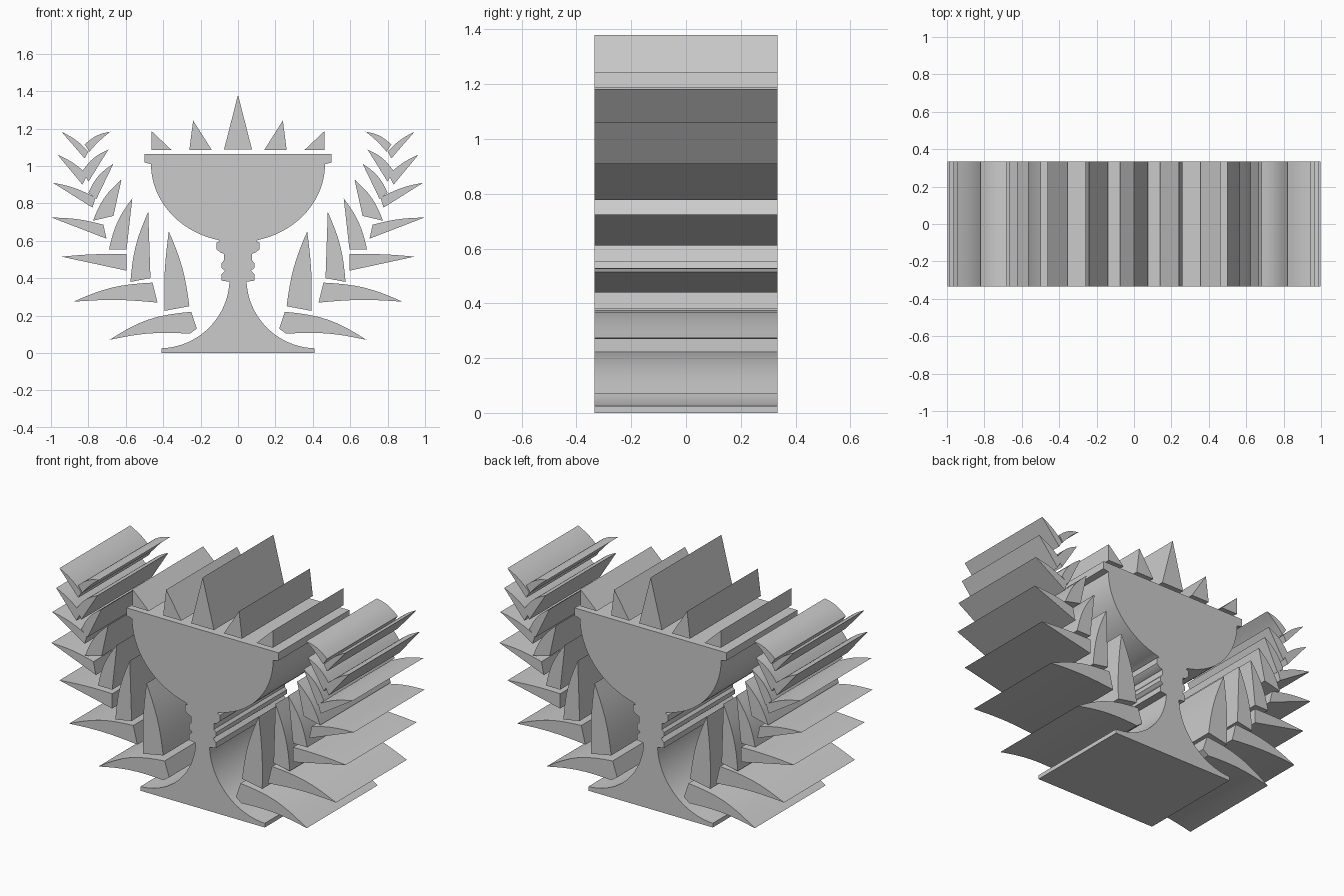
import bpy
import bmesh
from math import cos, sin, pi, radians
from mathutils import Vector

DEPTH = 0.667

cube = bpy.data.objects.get("Cube")
if cube:
    bpy.data.objects.remove(cube, do_unlink=True)

grey = bpy.data.materials.new("plain grey")
grey.use_nodes = True
colour = (0.6, 0.6, 0.6, 1)
grey.diffuse_color = colour
grey.node_tree.nodes["Principled BSDF"].inputs["Base Color"].default_value = colour


def slab(name, outline):
    """Extrude a closed front outline of (x, z) points through the full depth."""
    bm = bmesh.new()
    face = bm.faces.new([bm.verts.new((x, -DEPTH / 2, z)) for x, z in outline])
    grown = bmesh.ops.extrude_face_region(bm, geom=[face], use_keep_orig=True)
    moved = [v for v in grown["geom"] if isinstance(v, bmesh.types.BMVert)]
    bmesh.ops.translate(bm, verts=moved, vec=(0, DEPTH, 0))
    bmesh.ops.recalc_face_normals(bm, faces=bm.faces)
    mesh = bpy.data.meshes.new(name)
    bm.to_mesh(mesh)
    bm.free()
    mesh.materials.append(grey)
    obj = bpy.data.objects.new(name, mesh)
    bpy.context.collection.objects.link(obj)
    bpy.ops.object.select_all(action="DESELECT")
    obj.select_set(True)
    bpy.context.view_layer.objects.active = obj
    bpy.ops.object.shade_smooth_by_angle(angle=radians(25))


def both_sides(name, outline):
    slab("left_" + name, outline)
    slab("right_" + name, [(-x, z) for x, z in outline])


def bowed_edge(start, end, away_from, bulge, steps=8):
    """Points from start to end, bowed away from a point by the bulge."""
    start, end = Vector(start), Vector(end)
    along = (end - start).normalized()
    normal = Vector((-along.y, along.x))
    if normal.dot(Vector(away_from) - start) > 0:
        normal.negate()
    return [start.lerp(end, i / steps) + normal * bulge * sin(pi * i / steps)
            for i in range(steps + 1)]


def leaf(name, tip, upper, lower, upper_bulge, lower_bulge, heel=()):
    top = bowed_edge(upper, tip, lower, upper_bulge)
    under = bowed_edge(tip, lower, upper, lower_bulge)
    both_sides(name, top + under[1:] + list(heel))


# Goblet: rim, round bowl, knobbed stem and flared foot
half = [(0.5, 1.065), (0.5, 1.018)]
half += [(0.465 * cos(a), 1.01 - 0.417 * sin(a))
         for a in [radians(76.5) * i / 20 for i in range(21)]]
half += [(0.098, 0.598), (0.115, 0.59), (0.115, 0.555), (0.095, 0.537),
         (0.075, 0.53), (0.075, 0.495), (0.088, 0.48), (0.088, 0.455),
         (0.07, 0.44), (0.088, 0.42), (0.088, 0.387)]
half += [(0.42 - 0.375 * cos(a), 0.4 - 0.375 * sin(a))
         for a in [radians(3 + 85 * i / 20) for i in range(21)]]
half += [(0.41, 0.025), (0.41, 0)]
slab("goblet", half + [(-x, z) for x, z in reversed(half)])

# Spikes above the rim
slab("middle_spike", [(-0.075, 1.087), (0.075, 1.087), (0, 1.38)])
both_sides("inner_spike", [(0.14, 1.085), (0.26, 1.085), (0.24, 1.243)])
both_sides("outer_spike", [(0.355, 1.085), (0.463, 1.085), (0.463, 1.187)])

# Inner leaves: tip, outer corner, inner corner, bulges
inner = [
    ((0.37, 0.65), (0.393, 0.225), (0.26, 0.25), 0.01, 0.018),
    ((0.48, 0.755), (0.575, 0.38), (0.468, 0.4), 0.02, 0),
    ((0.565, 0.827), (0.69, 0.552), (0.596, 0.552), 0.02, 0),
    ((0.623, 0.927), (0.775, 0.707), (0.666, 0.733), 0.02, 0),
    ((0.666, 1.012), (0.8, 0.857), (0.757, 0.823), 0.018, 0),
    ((0.693, 1.087), (0.83, 0.975), (0.8, 0.915), 0.015, 0),
    ((0.682, 1.183), (0.82, 1.114), (0.794, 1.076), 0.014, -0.005),
]
for i, shape in enumerate(inner):
    leaf(f"inner_leaf_{i + 1}", *shape)

# Outer leaves: tip, upper corner, lower corner, bulges
outer = [
    ((0.687, 0.07), (0.25, 0.22), (0.258, 0.103), 0.035, -0.018, [(0.22, 0.13)]),
    ((0.88, 0.274), (0.457, 0.376), (0.43, 0.269), 0.025, -0.012),
    ((0.944, 0.515), (0.596, 0.528), (0.596, 0.44), 0.006, 0),
    ((0.997, 0.724), (0.72, 0.686), (0.703, 0.611), 0.01, 0),
    ((0.99, 0.91), (0.762, 0.83), (0.778, 0.777), 0.012, 0),
    ((0.965, 1.06), (0.805, 0.953), (0.832, 0.9), 0.01, 0),
    ((0.944, 1.183), (0.8, 1.076), (0.82, 1.04), 0.01, 0),
]
for i, shape in enumerate(outer):
    leaf(f"outer_leaf_{i + 1}", *shape)
